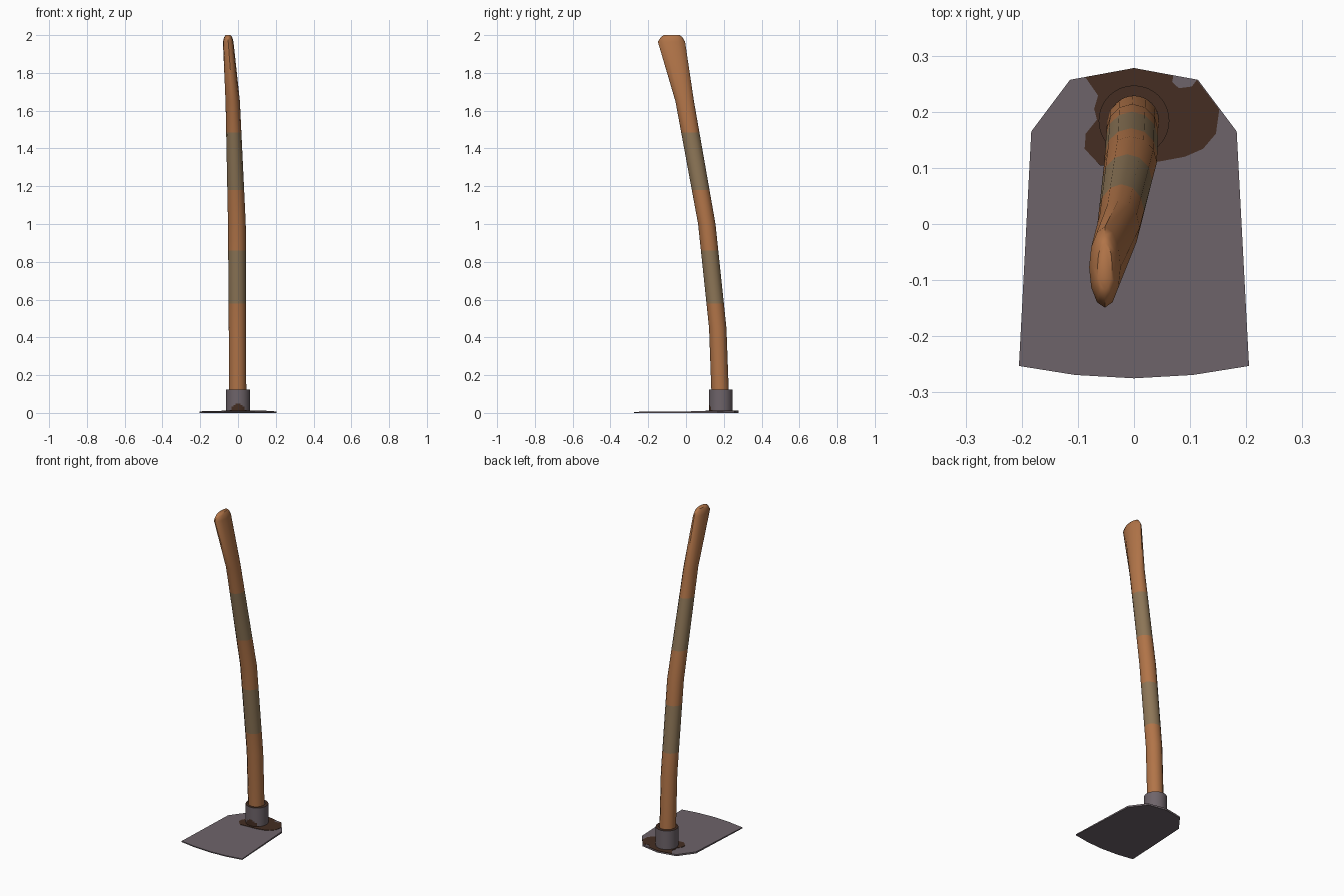
import bpy, bmesh, math

if "Cube" in bpy.data.objects:
    bpy.data.objects.remove(bpy.data.objects["Cube"])


def material(name, rgb):
    m = bpy.data.materials.new(name)
    m.diffuse_color = (*rgb, 1)
    m.use_nodes = True
    m.node_tree.nodes["Principled BSDF"].inputs["Base Color"].default_value = m.diffuse_color
    return m


wood = material("wood", (0.44, 0.175, 0.065))
wrap = material("grip wrap", (0.265, 0.18, 0.095))
metal = material("grey metal", (0.155, 0.127, 0.143))
rust = material("dark rust", (0.058, 0.027, 0.016))


def finish(name, bm, mats, smooth=None):
    bmesh.ops.recalc_face_normals(bm, faces=bm.faces[:])
    me = bpy.data.meshes.new(name)
    bm.to_mesh(me)
    bm.free()
    ob = bpy.data.objects.new(name, me)
    bpy.context.collection.objects.link(ob)
    for m in mats:
        me.materials.append(m)
    if smooth:
        bpy.ops.object.select_all(action='DESELECT')
        ob.select_set(True)
        bpy.context.view_layer.objects.active = ob
        bpy.ops.object.shade_smooth_by_angle(angle=math.radians(smooth))
    return ob


def plate(name, outline, z0, z1, mat):
    bm = bmesh.new()
    face = bm.faces.new([bm.verts.new((x, y, z0)) for x, y in outline])
    ext = bmesh.ops.extrude_face_region(bm, geom=[face])
    for v in ext["geom"]:
        if isinstance(v, bmesh.types.BMVert):
            v.co.z = z1
    return finish(name, bm, [mat])


def loft(bm, rings):
    """Bridge rings of verts, returning the side faces row by row."""
    rows = []
    n = len(rings[0])
    for a, b in zip(rings, rings[1:]):
        rows.append([bm.faces.new((a[i], a[(i + 1) % n], b[(i + 1) % n], b[i]))
                     for i in range(n)])
    return rows


def ring(bm, cx, cy, z, rx, ry, n):
    return [bm.verts.new((cx + rx * math.cos(2 * math.pi * i / n),
                          cy + ry * math.sin(2 * math.pi * i / n), z)) for i in range(n)]


# Blade: mirrored outline, front edge ground thin
half = [(0.114, 0.257), (0.183, 0.165), (0.205, -0.253), (0.105, -0.269)]
outline = [(0, 0.278)] + half + [(0, -0.275)] + [(-x, y) for x, y in reversed(half)]
blade = plate("blade", outline, 0.0, 0.010, metal)
for v in blade.data.vertices:
    if v.co.y < -0.2 and v.co.z > 0.005:
        v.co.z = 0.006

# Rust stain on top of the blade, around the collar
stain = [(0, 0.278), (-0.087, 0.262), (-0.064, 0.229), (-0.071, 0.205), (-0.066, 0.186),
         (-0.086, 0.161), (-0.088, 0.134), (-0.06, 0.104), (0, 0.109), (0.043, 0.111),
         (0.091, 0.12), (0.123, 0.134), (0.146, 0.161), (0.152, 0.204), (0.112, 0.257),
         (0.103, 0.245), (0.08, 0.242), (0.068, 0.253), (0.07, 0.264)]
plate("rust_stain", stain, 0.008, 0.0115, rust)

# Collar: open tube with a rusty rim and a rusty patch low on the front
bm = bmesh.new()
CY, R, N = 0.184, 0.063, 32
heights = [0.008 + 0.117 * i / 14 for i in range(15)]
rows = loft(bm, [ring(bm, 0, CY, z, R, R, N) for z in heights]
            + [ring(bm, 0, CY, 0.125, 0.044, 0.044, N)])
for f in rows[-1]:
    f.material_index = 1
for row in rows[:-1]:
    for f in row:
        c = f.calc_center_median()
        if c.y < CY and (c.x / 0.042) ** 2 + (c.z / 0.05) ** 2 < 1:
            f.material_index = 1
finish("collar", bm, [metal, rust], 40)

# Handle: bent shaft, widening front to back towards the rounded end
# (z, centre x, centre y, radius x, radius y)
path = [(0.01, -0.002, 0.184, 0.046, 0.046), (0.45, -0.003, 0.168, 0.046, 0.046),
        (1.0, -0.006, 0.110, 0.047, 0.046), (1.65, -0.028, -0.007, 0.038, 0.049),
        (1.965, -0.052, -0.077, 0.028, 0.072), (1.99, -0.052, -0.076, 0.021, 0.056),
        (2.0, -0.052, -0.075, 0.013, 0.042)]


def sample(z):
    for a, b in zip(path, path[1:]):
        if a[0] <= z <= b[0]:
            t = (z - a[0]) / (b[0] - a[0])
            return [p + (q - p) * t for p, q in zip(a, b)]


bands = [(0.58, 0.86), (1.18, 1.485)]
levels = sorted([p[0] for p in path] + [z for b in bands for z in b])
bm = bmesh.new()
rings = []
for z in levels:
    _, cx, cy, rx, ry = sample(z)
    rings.append(ring(bm, cx, cy, z, rx, ry, 12))
for row in loft(bm, rings):
    for f in row:
        z = f.calc_center_median().z
        f.material_index = int(any(lo < z < hi for lo, hi in bands))
bm.faces.new(rings[0])
bm.faces.new(rings[-1])
finish("handle", bm, [wood, wrap], 50)
